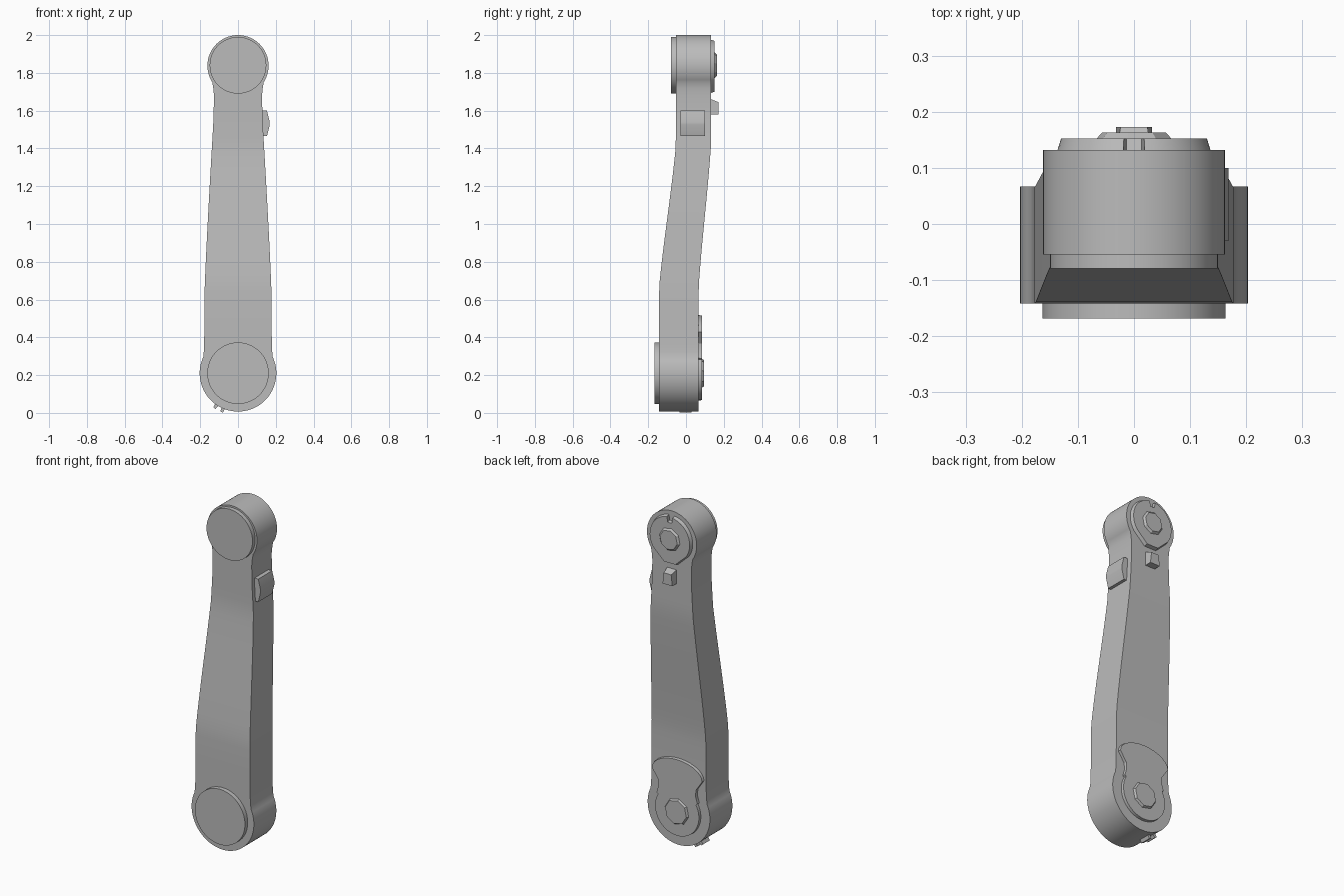
import bpy, bmesh, math

cube = bpy.data.objects.get("Cube")
if cube:
    bpy.data.objects.remove(cube)

grey = bpy.data.materials.new("light grey")
grey.use_nodes = True
grey.diffuse_color = (0.5, 0.5, 0.5, 1)
grey.node_tree.nodes["Principled BSDF"].inputs["Base Color"].default_value = grey.diffuse_color

LOW, HIGH = 0.21, 1.84      # joint centre heights


def finish(name, bm):
    bmesh.ops.remove_doubles(bm, verts=bm.verts, dist=0.0005)
    bmesh.ops.recalc_face_normals(bm, faces=bm.faces)
    mesh = bpy.data.meshes.new(name)
    bm.to_mesh(mesh)
    bm.free()
    mesh.materials.append(grey)
    obj = bpy.data.objects.new(name, mesh)
    bpy.context.collection.objects.link(obj)
    bpy.ops.object.select_all(action='DESELECT')
    bpy.context.view_layer.objects.active = obj
    obj.select_set(True)
    bpy.ops.object.shade_smooth_by_angle(angle=math.radians(30))
    return obj


def prism(name, outline, y0, y1, zc, scale=1.0):
    """Extrude an x-z outline from y0 to y1, tapering it about (0, zc)."""
    bm = bmesh.new()
    a = [bm.verts.new((x, y0, z)) for x, z in outline]
    b = [bm.verts.new((x * scale, y1, zc + (z - zc) * scale)) for x, z in outline]
    bm.faces.new(a)
    bm.faces.new(b)
    n = len(a)
    for i in range(n):
        j = (i + 1) % n
        bm.faces.new((a[i], a[j], b[j], b[i]))
    return finish(name, bm)


def arc(r, zc, start, end, n):
    angles = [math.radians(start + (end - start) * i / n) for i in range(n + 1)]
    return [(r * math.cos(t), zc + r * math.sin(t)) for t in angles]


def ring(r, zc, n, turn=0):
    return arc(r, zc, turn, turn + 360, n)[:-1]


def ramp(z):
    """Offset blend of the cranked arm, with softened bends."""
    t = min(1, max(0, (z - 0.67) / 0.74))
    return 0.8 * t + 0.2 * t * t * (3 - 2 * t)


# Cranked arm with round ends, lofted in rows from bottom to top
rows = arc(0.203, LOW, -90, 25, 22)
rows += [(0.181, 0.325), (0.179, 0.36), (0.178, 0.5)]
for i in range(15):
    t = i / 14
    rows.append((0.177 - 0.042 * t ** 1.15, 0.64 + 0.82 * t))
rows += [(0.13, 1.55), (0.127, 1.68), (0.131, 1.72)]
rows += arc(0.162, HIGH - 0.002, -33, 90, 22)
bm = bmesh.new()
loops = []
for w, z in rows:
    t = ramp(z)
    front, back = -0.142 + 0.088 * t, 0.067 + 0.065 * t
    w = max(w, 0.001)
    loops.append([bm.verts.new(p) for p in
                  ((-w, front, z), (w, front, z), (w, back, z), (-w, back, z))])
bm.faces.new(loops[0])
bm.faces.new(loops[-1])
for a, b in zip(loops, loops[1:]):
    for i in range(4):
        j = (i + 1) % 4
        bm.faces.new((a[i], a[j], b[j], b[i]))
finish("arm", bm)

# Front caps
prism("lower_front_cap", ring(0.163, LOW, 48), -0.13, -0.168, LOW)
prism("upper_front_cap", ring(0.15, HIGH, 48), -0.04, -0.079, HIGH)

# Upper rear plate: notched at the top, tapered to a flat foot
plate = arc(0.14, HIGH, -35, 82, 18)
plate += [(0.014, HIGH + 0.105), (-0.014, HIGH + 0.105)]
plate += arc(0.14, HIGH, 98, 215, 18) + [(-0.04, 1.69), (0.04, 1.69)]
prism("upper_rear_plate", plate, 0.12, 0.152, HIGH, 0.93)
prism("upper_rear_bolt", ring(0.07, HIGH, 8, 10), 0.15, 0.163, HIGH, 0.82)

# Lower rear plate: round foot, narrow neck, flared curved top
side = [(0.135, 0.29), (0.123, 0.33), (0.125, 0.37), (0.166, 0.43)]
top = [(0.166 * math.cos(t), 0.43 + 0.09 * math.sin(t))
       for t in [math.pi * i / 14 for i in range(1, 14)]]
plate = arc(0.145, LOW, -210, 30, 28) + side + top
plate += [(-x, z) for x, z in reversed(side)]
prism("lower_rear_plate", plate, 0.05, 0.084, LOW, 0.985)
prism("lower_rear_bolt", ring(0.08, LOW, 8, 10), 0.08, 0.096, LOW, 0.88)

# Rear catch with a sloped upper edge
catch = prism("rear_catch", [(-0.032, 1.58), (0.032, 1.58), (0.032, 1.665), (-0.032, 1.665)],
              0.12, 0.173, 1.58)
for v in catch.data.vertices:
    if v.co.y > 0.15 and v.co.z > 1.6:
        v.co.z -= 0.02
        v.co.x *= 0.75

# Side pad with a shallow peak
prism("side_pad", [(0.12, 1.465), (0.153, 1.465), (0.168, 1.525), (0.168, 1.54),
                   (0.153, 1.6), (0.12, 1.6)], -0.03, 0.1, 1.53)

# Pair of small teeth under the lower joint
for name, angle in (("outer_tooth", 236), ("inner_tooth", 247)):
    tooth = []
    for r, d in ((0.19, -3), (0.223, -2), (0.223, 2), (0.19, 3)):
        t = math.radians(angle + d)
        tooth.append((r * math.cos(t), LOW + r * math.sin(t)))
    prism(name, tooth, -0.035, 0.03, LOW)
